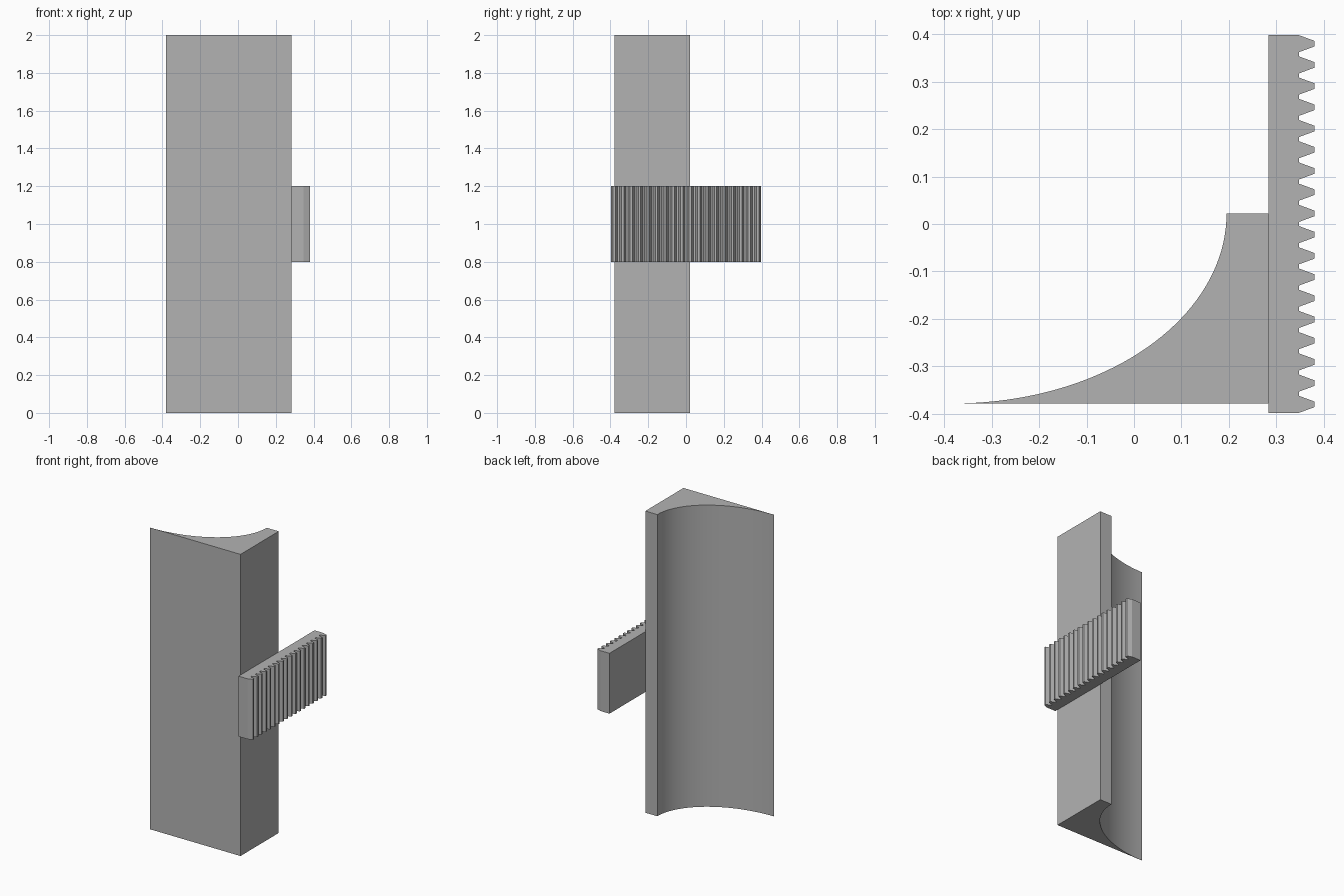
import bpy
import bmesh
from math import sin, cos, pi, radians

# Remove the default cube
cube = bpy.data.objects.get("Cube")
if cube:
    bpy.data.objects.remove(cube, do_unlink=True)

# Single plain grey
grey = bpy.data.materials.new("plain grey")
grey.use_nodes = True
colour = (0.45, 0.45, 0.45, 1)
grey.diffuse_color = colour
grey.node_tree.nodes["Principled BSDF"].inputs["Base Color"].default_value = colour


def extrude_profile(name, outline, bottom, top):
    """Raise a closed counter-clockwise plan outline into a prism."""
    bm = bmesh.new()
    base = bm.faces.new([bm.verts.new((x, y, bottom)) for x, y in outline])
    result = bmesh.ops.extrude_face_region(bm, geom=[base], use_keep_orig=True)
    raised = [v for v in result["geom"] if isinstance(v, bmesh.types.BMVert)]
    bmesh.ops.translate(bm, verts=raised, vec=(0, 0, top - bottom))
    bmesh.ops.recalc_face_normals(bm, faces=bm.faces)
    mesh = bpy.data.meshes.new(name)
    bm.to_mesh(mesh)
    bm.free()
    mesh.materials.append(grey)
    obj = bpy.data.objects.new(name, mesh)
    bpy.context.collection.objects.link(obj)
    return obj


# Tall block with a quarter-ellipse hollow along its back
left, right, front, back = -0.38, 0.283, -0.378, 0.022
radius_x, radius_y = 0.575, back - front
steps = 40
outline = [(right, front), (right, back)]
for i in range(steps + 1):
    a = pi / 2 * i / steps
    outline.append((left + radius_x * cos(a), back - radius_y * sin(a)))
block = extrude_profile("hollowed_block", outline, 0, 2)

# Toothed bar across the side of the block
teeth, pitch = 18, 0.0447
root_half, tip_half = 0.0178, 0.006
root_x, tip_x = 0.348, 0.38
end = pitch * (teeth - 1) / 2 + root_half
outline = [(right, end), (right, -end)]
for i in range(teeth):
    y = (i - (teeth - 1) / 2) * pitch
    outline += [(root_x, y - root_half), (tip_x, y - tip_half),
                (tip_x, y + tip_half), (root_x, y + root_half)]
extrude_profile("toothed_bar", outline, 0.8, 1.2)

# Smooth the hollow, keep the block's edges sharp
bpy.ops.object.select_all(action="DESELECT")
block.select_set(True)
bpy.context.view_layer.objects.active = block
bpy.ops.object.shade_smooth_by_angle(angle=radians(20))
